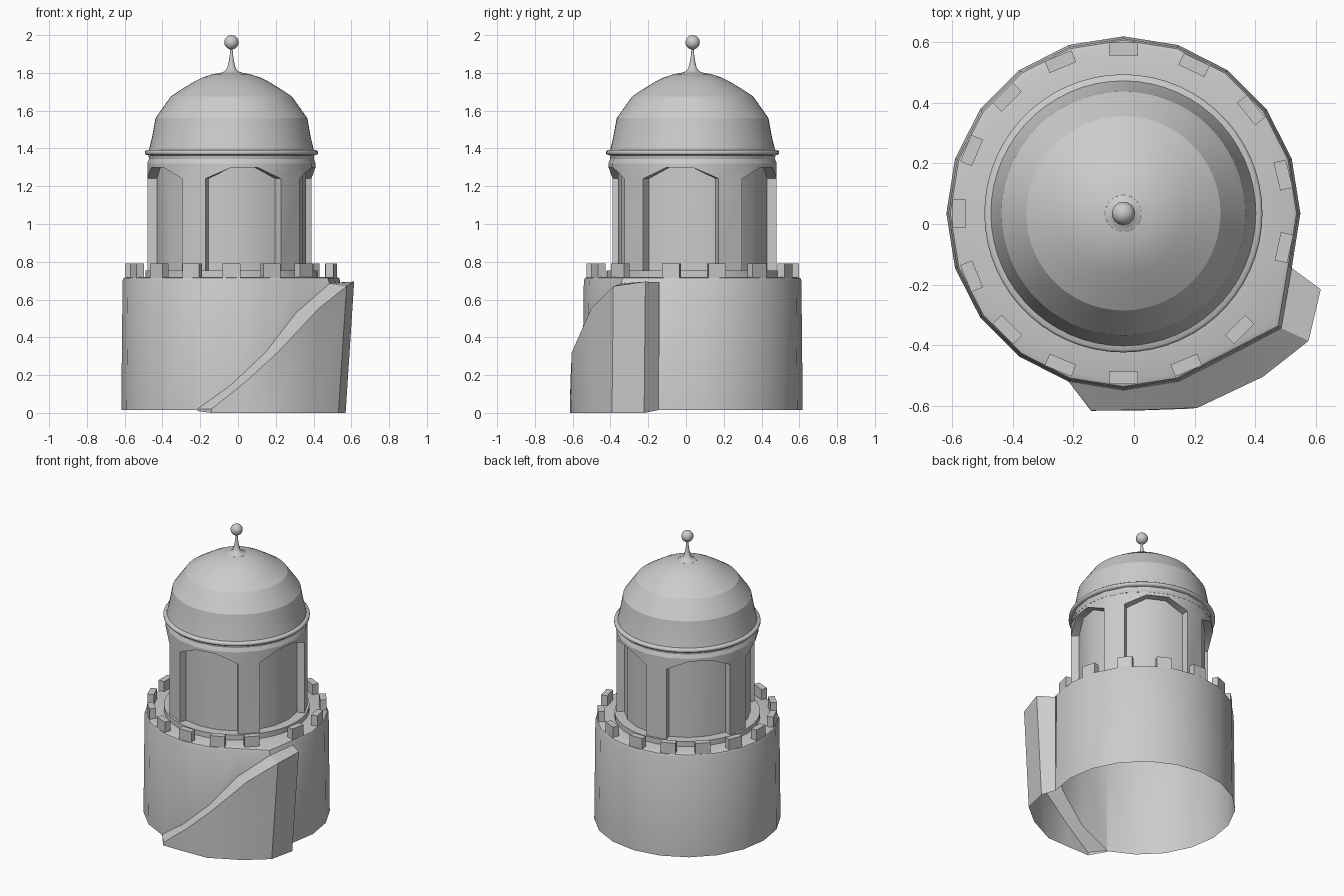
import bpy, bmesh, math
from mathutils import Matrix, Vector

if "Cube" in bpy.data.objects:
    bpy.data.objects.remove(bpy.data.objects["Cube"])

CENTRE = Vector((-0.035, 0.035, 0))
STEP = 18  # degrees per side of the masonry

stone = bpy.data.materials.new("grey stone")
stone.use_nodes = True
GREY = (0.6, 0.6, 0.6, 1)
stone.diffuse_color = GREY
stone.node_tree.nodes["Principled BSDF"].inputs["Base Color"].default_value = GREY


def finish(name, bm, smooth=None):
    bmesh.ops.remove_doubles(bm, verts=bm.verts, dist=0.0005)
    mesh = bpy.data.meshes.new(name)
    bm.to_mesh(mesh)
    bm.free()
    mesh.materials.append(stone)
    obj = bpy.data.objects.new(name, mesh)
    bpy.context.collection.objects.link(obj)
    if smooth:
        bpy.ops.object.select_all(action='DESELECT')
        obj.select_set(True)
        bpy.context.view_layer.objects.active = obj
        bpy.ops.object.shade_smooth_by_angle(angle=math.radians(smooth))
    return obj


def polar(r, deg, z):
    a = math.radians(deg)
    return CENTRE + Vector((r * math.cos(a), r * math.sin(a), z))


def quad(bm, *points):
    bm.faces.new([bm.verts.new(p) for p in points])


def lathe(name, profile, sides, smooth):
    bm = bmesh.new()
    d = 360 / sides
    for i in range(sides):
        a, b = i * d, (i + 1) * d
        for (r0, z0), (r1, z1) in zip(profile, profile[1:]):
            quad(bm, polar(r0, a, z0), polar(r0, b, z0), polar(r1, b, z1), polar(r1, a, z1))
    return finish(name, bm, smooth)


# Round base, open below; its wall stops where the ramp joins it
RAMP_K = range(-6, 0)
RAMP_Z = dict(zip(RAMP_K, (0.02, 0.15, 0.32, 0.53, 0.685, 0.69)))
base_profile = [(0.583, 0.015), (0.576, 0.70), (0.57, 0.714), (0.555, 0.72), (0.38, 0.72)]


def base_point(k, ring):
    r, z = base_profile[ring]
    if k == -2 and ring < 4:
        r += 0.06  # landing at the head of the ramp
    return polar(r, k * STEP, z)


def ramp_inner(k):
    p = base_point(k, 0)
    p.z = RAMP_Z[k]
    return p


bm = bmesh.new()
for k in range(-10, 10):
    for ring in range(4):
        low = [base_point(k, ring), base_point(k + 1, ring)]
        if ring == 0 and -6 <= k < -1:
            low = [ramp_inner(k), ramp_inner(k + 1)]
        quad(bm, *low, base_point(k + 1, ring + 1), base_point(k, ring + 1))
finish("base", bm, 35)

# Ramp climbing around the base
outer = [Vector(p) for p in ((-0.14, -0.615, 0.02), (0.04, -0.612, 0.165), (0.21, -0.605, 0.32),
                             (0.425, -0.503, 0.55), (0.575, -0.385, 0.67), (0.615, -0.215, 0.695))]
inner = [ramp_inner(k) for k in RAMP_K]


def foot(p):
    return Vector((p.x - 0.065 * p.z, p.y - 0.01 * p.z, 0))


bm = bmesh.new()
for i in range(5):
    quad(bm, inner[i], outer[i], outer[i + 1], inner[i + 1])
    quad(bm, foot(outer[i]), foot(outer[i + 1]), outer[i + 1], outer[i])
wall_foot = base_point(-1, 0)
quad(bm, foot(outer[5]), wall_foot, inner[5], outer[5])
start = inner[0].copy()
start.z = 0.01
quad(bm, start, foot(outer[0]), outer[0], inner[0])
finish("ramp", bm, 32)

# Battlements around the edge of the base
angles = [-45 - 22.5 * i for i in range(11)] + [90 - 25.5 * i for i in range(1, 5)]
bm = bmesh.new()
for deg in angles:
    place = (Matrix.Translation(polar(0.541, deg, 0.75)) @ Matrix.Rotation(math.radians(deg), 4, 'Z')
             @ Matrix.Diagonal((0.042, 0.095, 0.08, 1)))
    bmesh.ops.create_cube(bm, size=1, matrix=place)
finish("battlements", bm)

# Low plinth under the drum
lathe("plinth", [(0.456, 0.72), (0.456, 0.755), (0.37, 0.755)], 40, 30)

# Drum with five recessed arched bays
OUT, IN, SILL = 0.445, 0.395, 0.755


def head(k):
    return 1.24 if k % 4 in (1, 2) else 1.30


bm = bmesh.new()
upper = [(0.446, 1.32), (0.436, 1.345), (0.44, 1.37)]
for k in range(20):
    a, b = k * STEP, (k + 1) * STEP
    ha, hb = head(k), head(k + 1)
    quad(bm, polar(OUT, a, ha), polar(OUT, b, hb), polar(OUT, b, 1.32), polar(OUT, a, 1.32))
    for (r0, z0), (r1, z1) in zip(upper, upper[1:]):
        quad(bm, polar(r0, a, z0), polar(r0, b, z0), polar(r1, b, z1), polar(r1, a, z1))
    if k % 4 == 1:  # pier and its two jambs
        quad(bm, polar(OUT, a, SILL), polar(OUT, b, SILL), polar(OUT, b, hb), polar(OUT, a, ha))
        quad(bm, polar(OUT, b, SILL), polar(IN, b, SILL), polar(IN, b, hb), polar(OUT, b, hb))
        quad(bm, polar(IN, a, SILL), polar(OUT, a, SILL), polar(OUT, a, ha), polar(IN, a, ha))
    else:  # recessed wall and soffit
        quad(bm, polar(IN, a, SILL), polar(IN, b, SILL), polar(IN, b, hb), polar(IN, a, ha))
        quad(bm, polar(IN, a, ha), polar(IN, b, hb), polar(OUT, b, hb), polar(OUT, a, ha))
finish("drum", bm, 30)

# Cornice, dome and finial
lathe("cornice", [(0.42, 1.362), (0.45, 1.365), (0.458, 1.372), (0.458, 1.384),
                  (0.45, 1.391), (0.42, 1.393)], 60, 50)
lathe("dome", [(0.438, 1.385), (0.42, 1.46), (0.402, 1.56), (0.32, 1.676), (0.265, 1.712),
               (0.20, 1.752), (0.15, 1.777), (0.10, 1.793), (0.06, 1.80)], 60, 19)
lathe("finial_spike", [(0.06, 1.80), (0.036, 1.808), (0.022, 1.826), (0.014, 1.86),
                       (0.008, 1.90), (0.005, 1.95)], 24, 45)
bm = bmesh.new()
bmesh.ops.create_uvsphere(bm, u_segments=24, v_segments=14, radius=0.038,
                          matrix=Matrix.Translation(CENTRE + Vector((0, 0, 1.962))))
finish("finial_ball", bm, 40)
